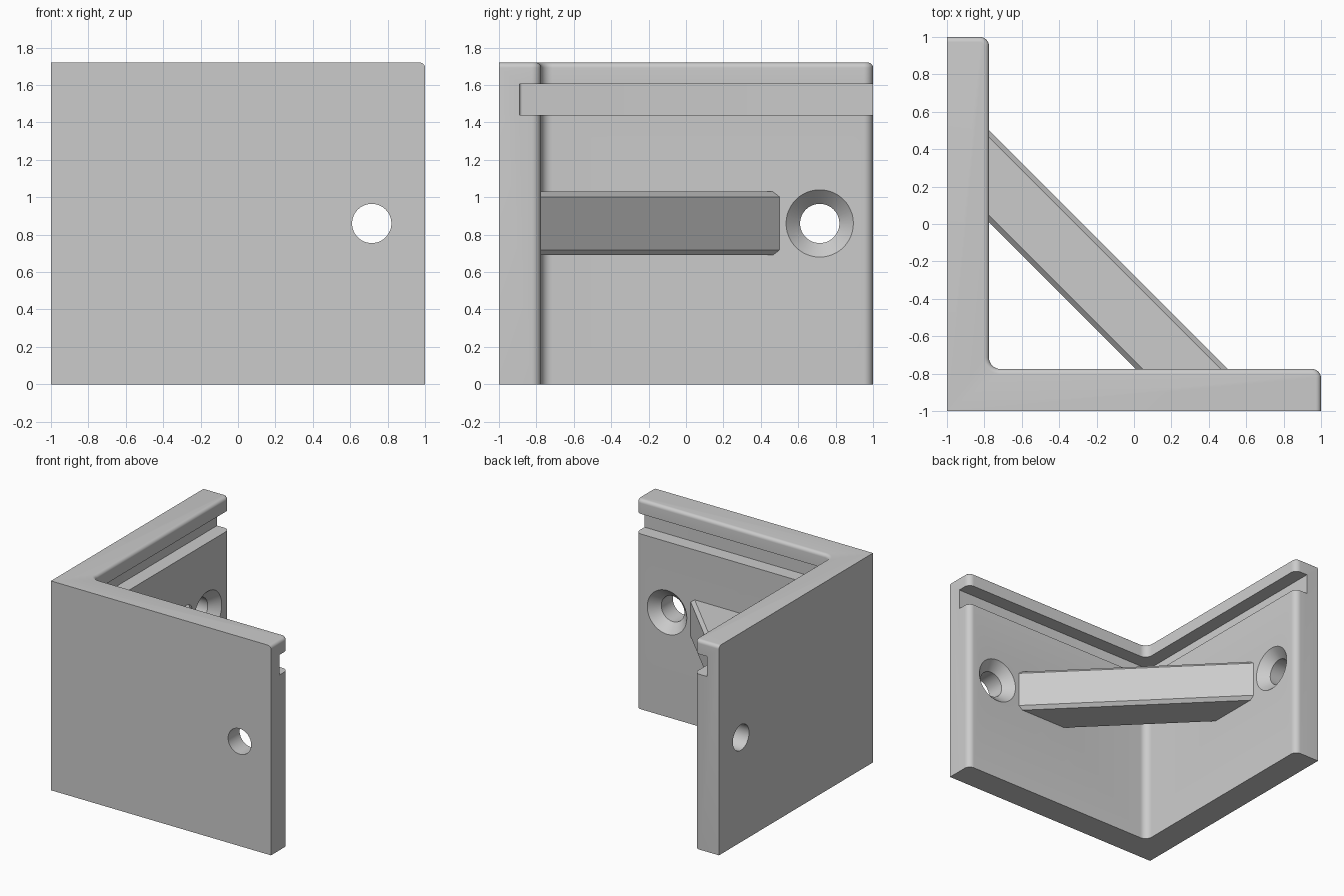
import bpy, bmesh, math
from mathutils import Matrix, Vector

cube = bpy.data.objects.get("Cube")
if cube:
    bpy.data.objects.remove(cube, do_unlink=True)

INNER = -0.775      # inner wall faces
HEIGHT = 1.72
END_R, CORNER_R, TOP_R = 0.05, 0.06, 0.028
HOLE_AT, HOLE_Z = 0.715, 0.86

grey = bpy.data.materials.new("plain grey")
grey.use_nodes = True
grey.diffuse_color = (0.6, 0.6, 0.6, 1)
grey.node_tree.nodes["Principled BSDF"].inputs["Base Color"].default_value = (0.6, 0.6, 0.6, 1)


def loft(name, rings):
    """Skin a stack of matching closed rings and cap both ends."""
    bm = bmesh.new()
    loops = [[bm.verts.new(p) for p in ring] for ring in rings]
    n = len(loops[0])
    for a, b in zip(loops, loops[1:]):
        for i in range(n):
            j = (i + 1) % n
            bm.faces.new((a[i], a[j], b[j], b[i]))
    bm.faces.new(loops[0][::-1])
    bm.faces.new(loops[-1])
    bmesh.ops.recalc_face_normals(bm, faces=bm.faces)
    mesh = bpy.data.meshes.new(name)
    bm.to_mesh(mesh)
    bm.free()
    mesh.materials.append(grey)
    obj = bpy.data.objects.new(name, mesh)
    bpy.context.collection.objects.link(obj)
    return obj


def arc(cx, cy, r, start, end, steps=8):
    angles = [math.radians(start + (end - start) * i / steps) for i in range(steps + 1)]
    return [(cx + r * math.cos(a), cy + r * math.sin(a)) for a in angles]


def wall_outline(inset):
    """L outline, with its ends and inner faces pulled in by inset."""
    end, r = 1 - END_R, END_R - inset
    side, c = INNER - END_R, INNER + CORNER_R
    return ([(-1, -1), (1 - inset, -1)]
            + arc(end, side, r, 0, 90)
            + arc(c, c, CORNER_R + inset, 270, 180)
            + arc(side, end, r, 0, 90)
            + [(-1, 1 - inset)])


def cut(target, cutter, operation="DIFFERENCE"):
    mod = target.modifiers.new(cutter.name, "BOOLEAN")
    mod.operation = operation
    mod.solver = "EXACT"
    mod.object = cutter
    bpy.context.view_layer.objects.active = target
    bpy.ops.object.modifier_apply(modifier=mod.name)
    bpy.data.objects.remove(cutter, do_unlink=True)


# Corner walls with a rounded top rim
levels = [(0, 0)]
for i in range(7):
    a = math.radians(90 * i / 6)
    levels.append((HEIGHT - TOP_R + TOP_R * math.sin(a), TOP_R * (1 - math.cos(a))))
bracket = loft("corner_bracket", [[(x, y, z) for x, y in wall_outline(d)] for z, d in levels])

# Groove running along both inner faces and out through the ends
g, r = -0.89, 0.015
groove_outline = arc(g + r, g + r, r, 180, 270, 4) + [(1.2, g), (1.2, 1.2), (g, 1.2)]
cut(bracket, loft("groove_cutter", [[(x, y, z) for x, y in groove_outline] for z in (1.44, 1.605)]))

# Countersunk screw hole in each wall: (radius, distance from inner face)
for turn in (Matrix.Rotation(math.pi / 2, 3, "X"),
             Matrix.Rotation(-math.pi / 2, 3, "Y")):
    rings = []
    for radius, depth in ((0.2, -0.02), (0.105, 0.075), (0.105, 0.3)):
        ring = []
        for u, v in arc(0, 0, radius, 0, 360, 48)[:-1]:
            p = turn @ Vector((u, v, depth))
            along_y = abs((turn @ Vector((0, 0, 1))).y) > 0.5
            base = (HOLE_AT, INNER, HOLE_Z) if along_y else (INNER, HOLE_AT, HOLE_Z)
            ring.append(p + Vector(base))
        rings.append(ring)
    cut(bracket, loft("screw_hole_cutter", rings))

# Diagonal brace with chamfered edges, ends buried in the walls
near, far, low, high = -0.765, -0.275, 0.69, 1.03
ch, cz, bury = 0.036, 0.028, -0.8
section = [(near + ch, low), (far - ch, low), (far, low + cz), (far, high - cz),
           (far - ch, high), (near + ch, high), (near, high - cz), (near, low + cz)]
brace = loft("diagonal_brace", [[(bury, s - bury, z) for s, z in section],
                                [(s - bury, bury, z) for s, z in section]])
cut(bracket, brace, "UNION")

# Smooth the rounds, keep the edges crisp
bpy.ops.object.select_all(action="DESELECT")
bracket.select_set(True)
bpy.context.view_layer.objects.active = bracket
bpy.ops.object.shade_smooth_by_angle(angle=math.radians(25))
